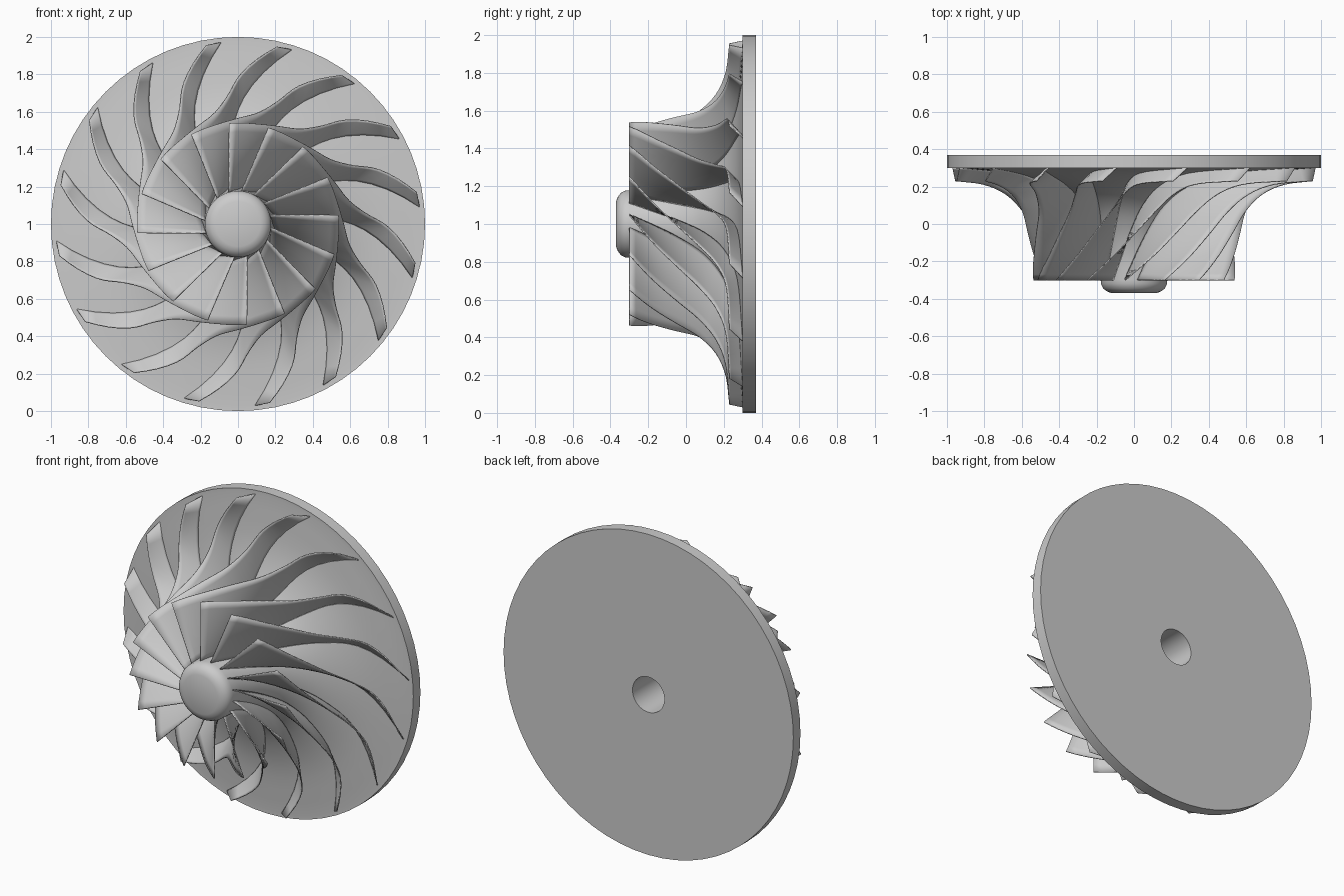
import bpy, bmesh, math
from mathutils import Vector

if "Cube" in bpy.data.objects:
    bpy.data.objects.remove(bpy.data.objects["Cube"])

BLADES = 16
SEGMENTS = 64


def spline(pts, steps):
    """Catmull-Rom curve through tuples of numbers."""
    p = [Vector(q) for q in pts]
    p = [2 * p[0] - p[1]] + p + [2 * p[-1] - p[-2]]
    out = []
    for i in range(1, len(p) - 2):
        a, b, c, d = p[i - 1:i + 3]
        for k in range(steps):
            t = k / steps
            out.append(0.5 * (2 * b + (c - a) * t + (2 * a - 5 * b + 4 * c - d) * t * t
                              + (3 * b - a - 3 * c + d) * t ** 3))
    return out + [p[-2]]


def polar(r, y, deg):
    a = math.radians(deg)
    return Vector((r * math.cos(a), y, 1 + r * math.sin(a)))


def finish(bm, name, angle):
    me = bpy.data.meshes.new(name)
    bm.to_mesh(me)
    bm.free()
    ob = bpy.data.objects.new(name, me)
    bpy.context.collection.objects.link(ob)
    bpy.ops.object.select_all(action='DESELECT')
    ob.select_set(True)
    bpy.context.view_layer.objects.active = ob
    bpy.ops.object.shade_smooth_by_angle(angle=math.radians(angle))
    return ob


def lathe(name, profile):
    """Revolve (radius, y) points around the y axis; radius 0 makes a pole."""
    bm = bmesh.new()
    rings = []
    for r, y in profile:
        n = 1 if r == 0 else SEGMENTS
        rings.append([bm.verts.new(polar(r, y, 360 * i / SEGMENTS)) for i in range(n)])
    for a, b in zip(rings, rings[1:]):
        for i in range(SEGMENTS):
            j = (i + 1) % SEGMENTS
            quad = [a[i % len(a)], a[j % len(a)], b[j % len(b)], b[i % len(b)]]
            bm.faces.new(list(dict.fromkeys(quad)))
    bmesh.ops.recalc_face_normals(bm, faces=bm.faces)
    return finish(bm, name, 35)


# stations along the blade: radius, y, angle in degrees
shroud = [(.54, -.30, 95), (.545, -.17, 79), (.57, -.04, 66), (.61, .07, 56.5),
          (.69, .16, 49.5), (.81, .213, 43.5), (.97, .23, 32.5)]
root = [(.17, -.30, 107), (.19, -.17, 88), (.235, -.03, 71), (.32, .10, 59),
        (.46, .20, 50.5), (.68, .27, 42.5), (.975, .30, 28)]

# hub, nose, back disc and blind bore as one turned body
nose = [(0, -.37), (.12, -.37), (.145, -.36), (.165, -.345), (.177, -.32)]
flare = [(v[0], v[1]) for v in spline([(.178, -.30, 0)] + root[1:], 4)]
disc = [(1, .30), (1, .37), (.11, .37), (.11, -.25), (0, -.25)]
lathe("hub_and_disc", nose + flare + disc)

# curved blades, ruled from root to shroud edge
bm = bmesh.new()
SPAN = 8
for b in range(BLADES):
    turn = 360 * b / BLADES
    rows = []
    for s, h in zip(spline(shroud, 4), spline(root, 4)):
        ps = polar(s[0], s[1], s[2] + turn)
        ph = polar(h[0], h[1], h[2] + turn)
        ph += (ph - ps) * 0.03          # sink the root into the hub
        rows.append([bm.verts.new(ph.lerp(ps, k / SPAN)) for k in range(SPAN + 1)])
    for a, c in zip(rows, rows[1:]):
        for k in range(SPAN):
            bm.faces.new((a[k], a[k + 1], c[k + 1], c[k]))
blades = finish(bm, "blades", 40)
mod = blades.modifiers.new("thickness", 'SOLIDIFY')
mod.thickness = 0.006
mod.offset = 0
